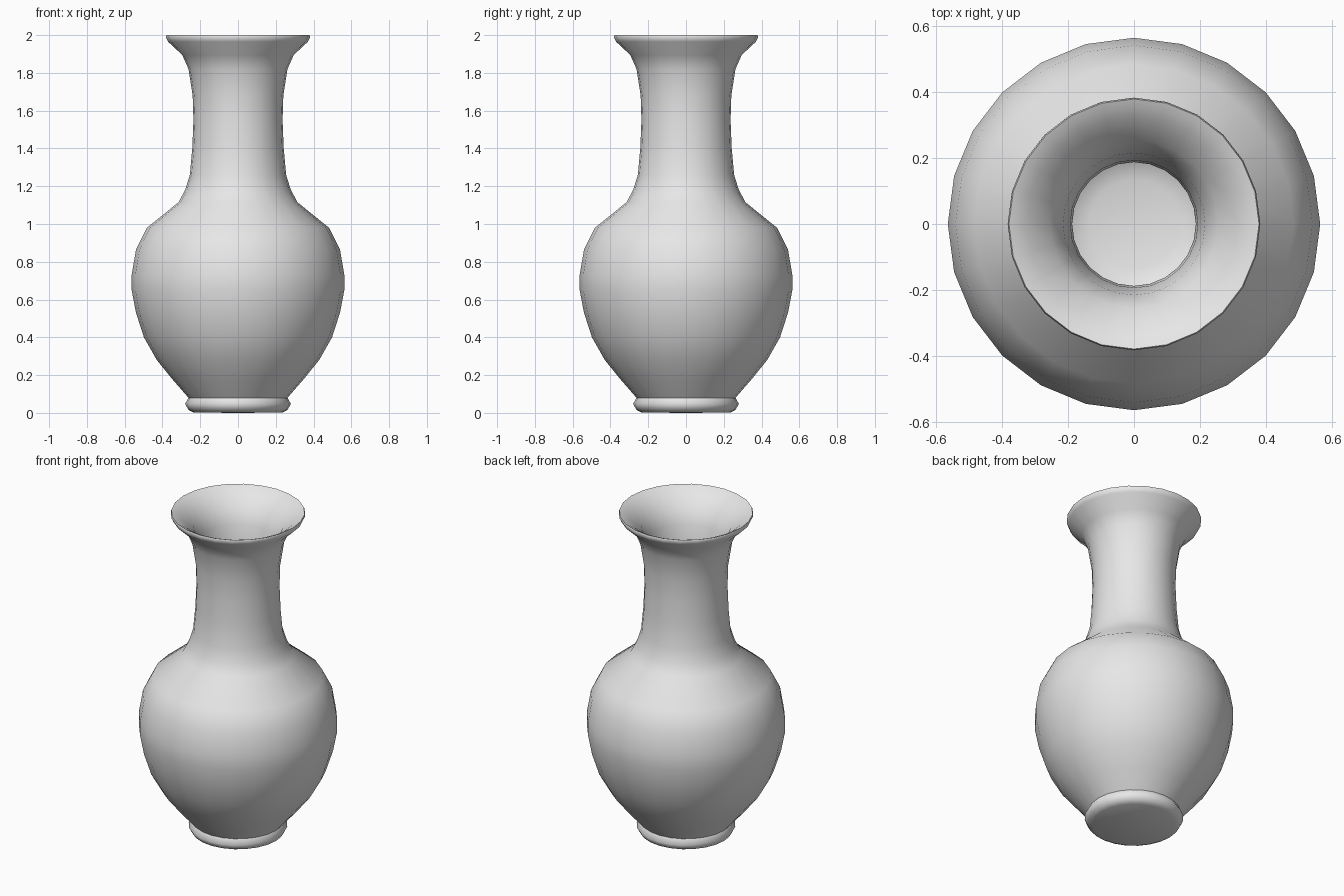
import bpy
import bmesh
from math import radians, tau

cube = bpy.data.objects.get("Cube")
if cube:
    bpy.data.objects.remove(cube, do_unlink=True)

SEGMENTS = 24

# Outer wall as (radius, height), from the base up to the lip
outer = [(0, 0), (0.235, 0.002), (0.262, 0.015), (0.28, 0.048), (0.262, 0.08),
         (0.345, 0.175), (0.43, 0.28), (0.498, 0.4), (0.54, 0.53), (0.563, 0.65),
         (0.563, 0.73), (0.54, 0.865), (0.482, 0.98), (0.315, 1.115), (0.28, 1.18),
         (0.255, 1.26), (0.242, 1.4), (0.236, 1.55), (0.24, 1.68), (0.262, 1.82),
         (0.295, 1.895), (0.37, 1.965), (0.382, 1.99), (0.378, 2.0)]

# Inner wall, from the lip down to the floor of the vase
inner = [(0.355, 1.99), (0.325, 1.97), (0.255, 1.91), (0.215, 1.82), (0.193, 1.68),
         (0.187, 1.55), (0.193, 1.4), (0.205, 1.26), (0.23, 1.18), (0.27, 1.1),
         (0.44, 0.96), (0.49, 0.85), (0.514, 0.73), (0.514, 0.65), (0.49, 0.53),
         (0.45, 0.41), (0.385, 0.3), (0.3, 0.2), (0.2, 0.1), (0.135, 0.08), (0, 0.08)]

clay = bpy.data.materials.new("grey_clay")
clay.use_nodes = True
grey = (0.8, 0.8, 0.8, 1)
clay.diffuse_color = grey
clay.node_tree.nodes["Principled BSDF"].inputs["Base Color"].default_value = grey


def lathe(name, profile, material):
    """Spin a profile of (radius, height) points about the z axis."""
    bm = bmesh.new()
    verts = [bm.verts.new((r, 0, z)) for r, z in profile]
    edges = [bm.edges.new(pair) for pair in zip(verts, verts[1:])]
    bmesh.ops.spin(bm, geom=verts + edges, cent=(0, 0, 0), axis=(0, 0, 1),
                   angle=tau, steps=SEGMENTS, use_merge=True)
    bmesh.ops.remove_doubles(bm, verts=bm.verts, dist=0.0005)
    bmesh.ops.recalc_face_normals(bm, faces=bm.faces)
    mesh = bpy.data.meshes.new(name)
    bm.to_mesh(mesh)
    bm.free()
    mesh.materials.append(material)
    obj = bpy.data.objects.new(name, mesh)
    bpy.context.collection.objects.link(obj)
    return obj


# One hollow vase with a footed base and a flared lip
vase = lathe("vase", outer + inner, clay)
bpy.context.view_layer.objects.active = vase
vase.select_set(True)
bpy.ops.object.shade_smooth_by_angle(angle=radians(65))
